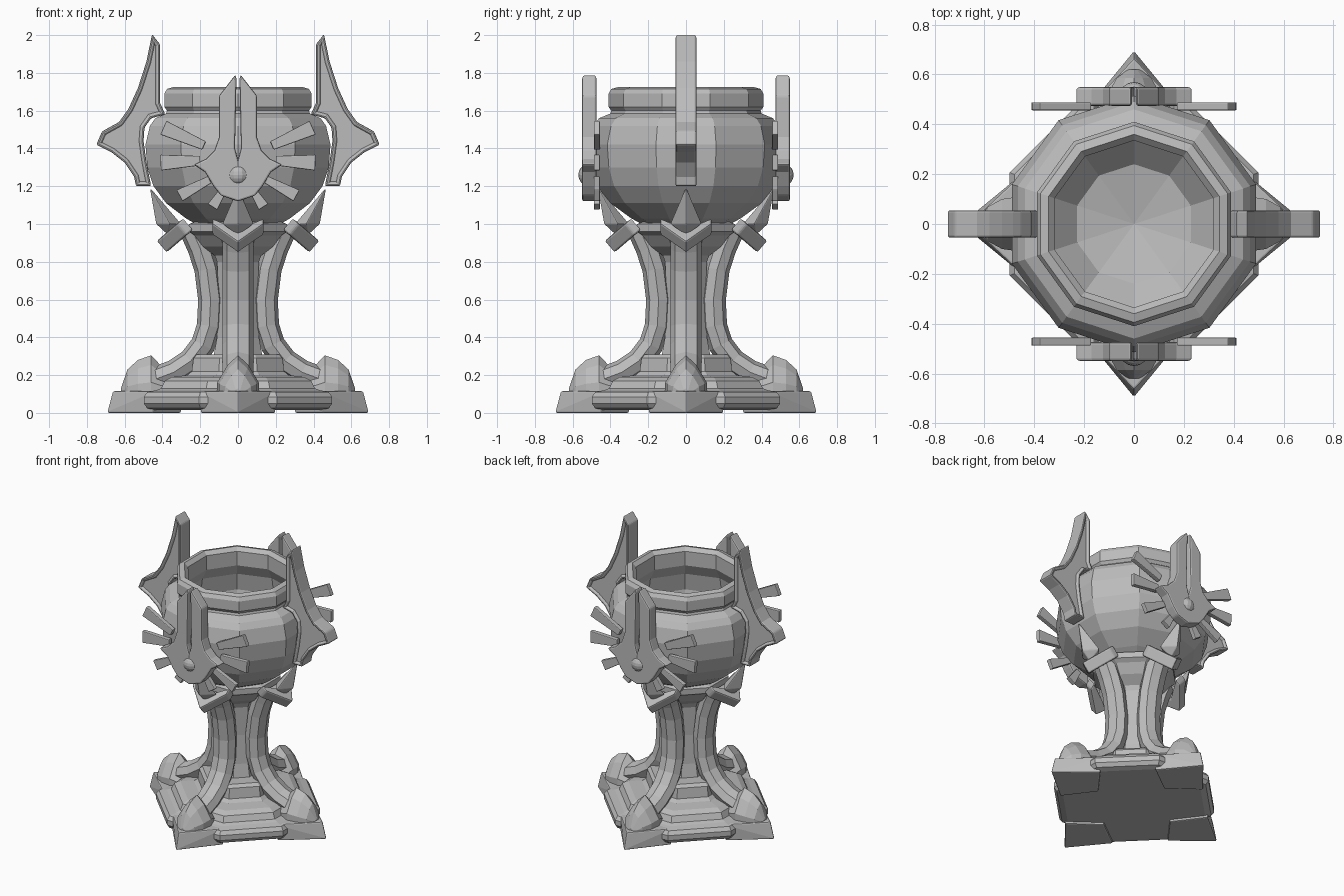
import bpy, bmesh
from math import pi, cos, sin, atan2
from mathutils import Matrix, Vector

cube = bpy.data.objects.get("Cube")
if cube:
    bpy.data.objects.remove(cube)

stone = bpy.data.materials.new("plain_grey")
stone.use_nodes = True
GREY = (0.5, 0.5, 0.5, 1)
stone.diffuse_color = GREY
stone.node_tree.nodes["Principled BSDF"].inputs["Base Color"].default_value = GREY

made = []
UPRIGHT = Matrix.Rotation(pi / 2, 4, 'X')   # drawing plane becomes x-z


def finish(name, bm, copies=1, bevel=0, matrix=None):
    """Bevel, then place evenly turned copies about the z axis."""
    bmesh.ops.remove_doubles(bm, verts=bm.verts, dist=0.0005)
    bmesh.ops.recalc_face_normals(bm, faces=bm.faces)
    if bevel:
        edges = [e for e in bm.edges if e.is_manifold and e.calc_face_angle(0) > 0.5]
        bmesh.ops.bevel(bm, geom=edges, offset=bevel, segments=2, profile=0.5,
                        affect='EDGES', clamp_overlap=True)
    if matrix:
        bm.transform(matrix)
    mesh = bpy.data.meshes.new(name)
    bm.to_mesh(mesh)
    bm.free()
    mesh.materials.append(stone)
    for k in range(copies):
        ob = bpy.data.objects.new(name if copies == 1 else f"{name}_{k + 1}", mesh)
        ob.rotation_euler.z = 2 * pi * k / copies
        bpy.context.collection.objects.link(ob)
        made.append(ob)


def loft(name, rings, copies=1, bevel=0, cap=True):
    bm = bmesh.new()
    rows = [[bm.verts.new(p) for p in ring] for ring in rings]
    n = len(rows[0])
    for a, b in zip(rows, rows[1:]):
        for i in range(n):
            bm.faces.new((a[i], a[(i + 1) % n], b[(i + 1) % n], b[i]))
    if cap:
        bm.faces.new(rows[0])
        bm.faces.new(rows[-1])
    finish(name, bm, copies, bevel)


def lathe(name, profile, sides, turn, cap=True):
    angles = [turn + 2 * pi * i / sides for i in range(sides)]
    loft(name, [[(r * cos(a), r * sin(a), z) for a in angles] for r, z in profile], cap=cap)


def plate(name, outline, half, matrix, copies=1, bevel=0, inset=0, sink=0):
    """Flat shape of a given half thickness, optionally with a sunken panel on both sides."""
    bm = bmesh.new()
    low = [bm.verts.new((x, y, -half)) for x, y in outline]
    high = [bm.verts.new((x, y, half)) for x, y in outline]
    n = len(outline)
    caps = [bm.faces.new(low[::-1]), bm.faces.new(high)]
    for i in range(n):
        bm.faces.new((low[i], low[(i + 1) % n], high[(i + 1) % n], high[i]))
    bmesh.ops.recalc_face_normals(bm, faces=bm.faces)
    if inset:
        bmesh.ops.inset_region(bm, faces=caps, thickness=inset, use_even_offset=True)
        bmesh.ops.inset_region(bm, faces=caps, thickness=0.006, depth=-sink,
                               use_even_offset=True)
    if bevel:
        rim = [e for e in bm.edges if e.calc_face_angle(0) > 0.5
               and all(abs(abs(v.co.z) - half) < 1e-4 for v in e.verts)]
        bmesh.ops.bevel(bm, geom=rim, offset=bevel, segments=2, profile=0.5,
                        affect='EDGES', clamp_overlap=True)
    finish(name, bm, copies, 0, matrix)


def hull(name, points, copies, bevel=0):
    bm = bmesh.new()
    for p in points:
        bm.verts.new(p)
    res = bmesh.ops.convex_hull(bm, input=bm.verts)
    bmesh.ops.delete(bm, geom=[g for g in res["geom_interior"]
                               if isinstance(g, bmesh.types.BMVert)], context='VERTS')
    finish(name, bm, copies, bevel)


# Bowl with thick rolled rim and hollow inside
lathe("bowl", [(0, .97), (.2, .98), (.29, 1.03), (.4, 1.11), (.47, 1.2), (.505, 1.3),
               (.515, 1.42), (.49, 1.52), (.46, 1.56), (.4, 1.585), (.395, 1.6),
               (.41, 1.62), (.41, 1.69), (.395, 1.715), (.36, 1.725), (.335, 1.7),
               (.335, 1.6), (.38, 1.52), (.4, 1.4), (.36, 1.25), (.24, 1.13), (0, 1.08)],
      10, pi / 2, cap=False)

# Stem core, collar and stepped octagonal base
lathe("stem_core", [(.15, .25), (.12, .4), (.11, .6), (.12, .8), (.16, .9)], 8, pi / 8)
lathe("collar", [(.13, .83), (.2, .88), (.25, .94), (.28, .96), (.28, 1.0), (.22, 1.02)],
      8, pi / 8)
lathe("base", [(.48, .015), (.52, .025), (.54, .05), (.54, .085), (.52, .11), (.47, .12),
               (.44, .13), (.42, .17), (.38, .19), (.29, .2), (.265, .22), (.255, .29),
               (.235, .31), (.1, .31)], 8, pi / 8)

# Four curved legs around the stem
path = [Vector(p) for p in ((.24, .96), (.2, .87), (.165, .76), (.145, .6), (.152, .46),
                            (.185, .36), (.25, .275), (.34, .215), (.46, .17))]
rings = []
for i, p in enumerate(path):
    d = (path[min(i + 1, len(path) - 1)] - path[max(i - 1, 0)]).normalized()
    out = Vector((-d.y, d.x))
    ring = []
    for k in range(8):
        a = k * pi / 4
        q = p + out * .066 * cos(a)
        ring.append((q.x, .082 * sin(a), q.y))
    rings.append(ring)
loft("leg", rings, 4)

# Pointed toes with corner blocks under them
toe = [(.36, .085, .2), (.46, .11, .305), (.53, .1, .28), (.585, .07, .23), (.62, .025, .13)]
loft("toe", [[(r, -w, .1), (r, -w, .1 + (top - .1) * .3), (r, -w * .5, .1 + (top - .1) * .75),
              (r, 0, top), (r, w * .5, .1 + (top - .1) * .75),
              (r, w, .1 + (top - .1) * .3), (r, w, .1)] for r, w, top in toe], 4)
hull("corner_block", [(.695, 0, 0), (.665, 0, .115), (.3, 0, 0), (.3, 0, .115)]
     + [(.45, s * .2, z) for s in (-1, 1) for z in (0, .115)], 4, .008)

# Claws gripping the bowl: a spike over a chevron bar
hull("claw_spike", [(.47, 0, 1.2), (.435, 0, 1.0), (.3, 0, 1.0), (.37, 0, .94)]
     + [(.36, s * .085, 1.0) for s in (-1, 1)], 4, .006)
slope = Vector((.14, 0, -.12)).normalized()
side = Vector((0, 1, 0))
up = side.cross(slope)
tilt = Matrix((side, slope, up)).transposed().to_4x4()
tilt.translation = (.27, 0, .995)
plate("claw_chevron", [(.135, -.01), (.135, .035), (0, .18), (-.135, .035), (-.135, -.01),
                       (0, .08)], .04, tilt, 4, .01)

# Side wings with raised borders
wing = [(.455, 2.005), (.412, 1.95), (.412, 1.64), (.385, 1.58), (.46, 1.56), (.495, 1.51),
        (.5, 1.44), (.485, 1.33), (.46, 1.2), (.54, 1.2), (.55, 1.25), (.6, 1.325),
        (.67, 1.38), (.75, 1.42), (.72, 1.49), (.63, 1.54), (.58, 1.61), (.53, 1.72),
        (.485, 1.86)]
plate("wing", wing, .055, UPRIGHT, 2, .012, .018, .014)

# Front and back emblem: paired horns, ball and rays
half = [(.016, 1.4), (.008, 1.77), (.014, 1.79), (.1, 1.68), (.1, 1.46), (.125, 1.39),
        (.17, 1.345), (.235, 1.315), (.175, 1.275), (.13, 1.2), (.09, 1.15)]
emblem = [(0, 1.34)] + half + [(0, 1.12)] + [(-x, z) for x, z in reversed(half)]
plate("emblem", emblem, .038, Matrix.Translation((0, -.512, 0)) @ UPRIGHT, 2, .025)

bm = bmesh.new()
bmesh.ops.create_uvsphere(bm, u_segments=16, v_segments=10, radius=.06)
finish("emblem_ball", bm, 2, matrix=Matrix.Translation((0, -.51, 1.26)))

rays = [(.18, 1.415, .395, 1.51, .04), (.2, 1.335, .41, 1.325, .042),
        (.15, 1.235, .31, 1.15, .034), (.075, 1.185, .135, 1.09, .03)]
for s, label in ((1, "left"), (-1, "right")):
    for i, (x0, z0, x1, z1, w) in enumerate(rays):
        a, b = Vector((s * x0, z0)), Vector((s * x1, z1))
        d = (b - a).normalized()
        n = Vector((-d.y, d.x)) * w
        plate(f"{label}_ray_{i + 1}", [a - n * .6, b - n, b + n, a + n * .6], .016,
              Matrix.Translation((0, -.472, 0)) @ UPRIGHT, 2, .005)

# Smooth shading with sharp edges kept
for ob in bpy.context.view_layer.objects:
    ob.select_set(ob in made)
bpy.context.view_layer.objects.active = made[0]
bpy.ops.object.shade_smooth_by_angle(angle=0.85)
